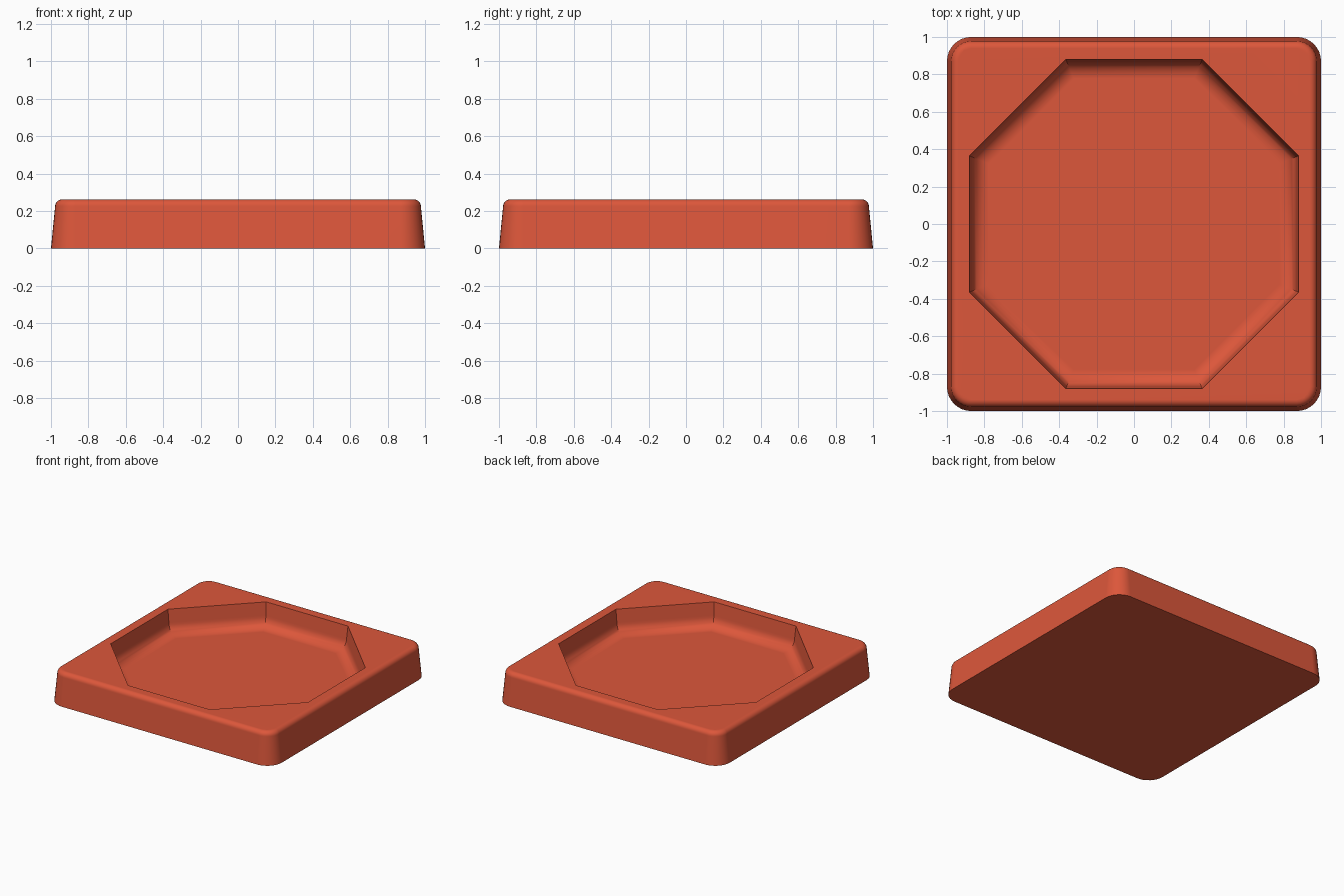
import bpy
import bmesh
from math import cos, sin, pi, radians

cube = bpy.data.objects.get("Cube")
if cube:
    bpy.data.objects.remove(cube)

HEIGHT = 0.262
CORNER_CENTRE = 0.87   # centre of the rounded corners
EDGE_RADIUS = 0.038    # rounding of the outer top edge
RECESS = 0.88          # centre to flat side of the octagon
FLOOR = 0.07
COVE = 0.09            # rounding where recess wall meets floor
STEPS = 8


def rounded_square(half, z):
    r = half - CORNER_CENTRE
    points = []
    for quarter in range(4):
        mid = pi / 4 + quarter * pi / 2
        cx = CORNER_CENTRE * (1 if cos(mid) > 0 else -1)
        cy = CORNER_CENTRE * (1 if sin(mid) > 0 else -1)
        for i in range(STEPS + 1):
            a = (quarter + i / STEPS) * pi / 2
            points.append((cx + r * cos(a), cy + r * sin(a), z))
    return points


def octagon(apothem, z):
    r = apothem / cos(pi / 8)
    return [(r * cos(a), r * sin(a), z)
            for a in (pi / 8 + i * pi / 4 for i in range(8))]


def add_rings(bm, rings):
    """Skin a stack of equal rings and return them as vertex lists."""
    loops = [[bm.verts.new(p) for p in ring] for ring in rings]
    for low, high in zip(loops, loops[1:]):
        n = len(low)
        for i in range(n):
            j = (i + 1) % n
            bm.faces.new((low[i], low[j], high[j], high[i]))
    return loops


def rim_edges(bm, loop):
    return [bm.edges.get((loop[i - 1], loop[i])) for i in range(len(loop))]


angles = [i / STEPS * pi / 2 for i in range(STEPS + 1)]
bm = bmesh.new()

# Outer shell: tapered wall with a rounded top edge
top_half = 0.978 - EDGE_RADIUS
outer = add_rings(bm, [rounded_square(1, 0)] + [
    rounded_square(top_half + EDGE_RADIUS * cos(a),
                   HEIGHT - EDGE_RADIUS + EDGE_RADIUS * sin(a))
    for a in angles])
bm.faces.new(outer[0][::-1])

# Octagonal recess: steep wall with a coved foot
foot = RECESS - 0.012 - COVE
inner = add_rings(bm, [octagon(RECESS, HEIGHT)] + [
    octagon(foot + COVE * cos(a), FLOOR + COVE - COVE * sin(a))
    for a in angles])
bm.faces.new(inner[-1])

# Flat top between the outer edge and the recess
bmesh.ops.triangle_fill(bm, use_beauty=True, normal=(0, 0, 1),
                        edges=rim_edges(bm, outer[-1]) + rim_edges(bm, inner[0]))
bmesh.ops.recalc_face_normals(bm, faces=bm.faces)

mesh = bpy.data.meshes.new("tray")
bm.to_mesh(mesh)
bm.free()
tray = bpy.data.objects.new("tray", mesh)
bpy.context.collection.objects.link(tray)

# Brick red colour
red = bpy.data.materials.new("brick red")
red.use_nodes = True
colour = (0.72, 0.095, 0.043, 1)
red.diffuse_color = colour
red.node_tree.nodes["Principled BSDF"].inputs["Base Color"].default_value = colour
mesh.materials.append(red)

# Smooth roundings, crisp rim and octagon corners
bpy.ops.object.select_all(action="DESELECT")
tray.select_set(True)
bpy.context.view_layer.objects.active = tray
bpy.ops.object.shade_smooth_by_angle(angle=radians(30))
weighted = tray.modifiers.new("weighted normals", "WEIGHTED_NORMAL")
weighted.keep_sharp = True
